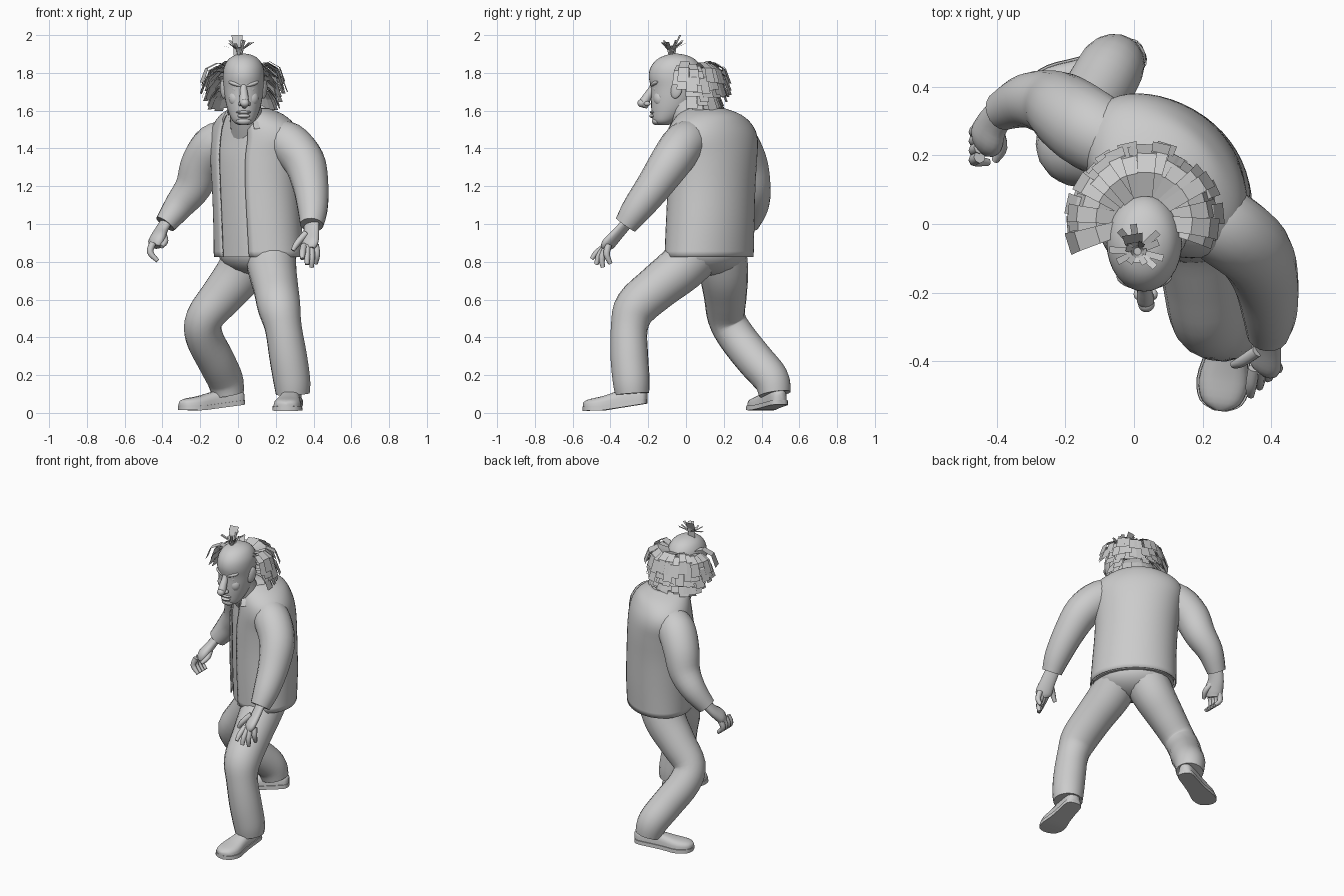
import bpy, bmesh, math, random
from mathutils import Vector

random.seed(4)
cube = bpy.data.objects.get("Cube")
if cube:
    bpy.data.objects.remove(cube, do_unlink=True)

grey = bpy.data.materials.new("plain grey")
grey.use_nodes = True
grey.diffuse_color = (0.6, 0.6, 0.6, 1)
grey.node_tree.nodes["Principled BSDF"].inputs["Base Color"].default_value = (0.6, 0.6, 0.6, 1)


def finish(name, bm, smooth=True):
    bmesh.ops.recalc_face_normals(bm, faces=bm.faces)
    mesh = bpy.data.meshes.new(name)
    bm.to_mesh(mesh)
    bm.free()
    mesh.materials.append(grey)
    ob = bpy.data.objects.new(name, mesh)
    bpy.context.collection.objects.link(ob)
    if smooth:
        bpy.ops.object.select_all(action='DESELECT')
        ob.select_set(True)
        bpy.context.view_layer.objects.active = ob
        bpy.ops.object.shade_smooth_by_angle(angle=math.radians(50))
    return ob


def spline(rows, steps=4):
    """Smooth interpolation through rows of numbers."""
    vs = [Vector(r) for r in rows]
    out = []
    for i in range(len(vs) - 1):
        a, b = vs[max(i - 1, 0)], vs[i]
        c, d = vs[i + 1], vs[min(i + 2, len(vs) - 1)]
        for k in range(steps):
            t = k / steps
            out.append(b + (c - a) * (t / 2) + (a * 2 - b * 5 + c * 4 - d) * (t * t / 2)
                       + (b * 3 - a - c * 3 + d) * (t ** 3 / 2))
    return out + [vs[-1]]


def loft(bm, rings, closed=True, caps=True):
    rows = [[bm.verts.new(p) for p in ring] for ring in rings]
    n = len(rows[0])
    for lo, hi in zip(rows, rows[1:]):
        for i in range(n if closed else n - 1):
            j = (i + 1) % n
            bm.faces.new((lo[i], lo[j], hi[j], hi[i]))
    if caps:
        bm.faces.new(rows[0])
        bm.faces.new(rows[-1])


def add_tube(bm, rows, sides=18, flat=1.0, hint=(0, 1, 0)):
    """Round limb through (x, y, z, radius); flat squashes it along the hint."""
    path = spline(rows)
    pts, rad = [Vector(p[:3]) for p in path], [p[3] for p in path]
    side, rings = Vector(hint), []
    for i, p in enumerate(pts):
        tan = (pts[min(i + 1, len(pts) - 1)] - pts[max(i - 1, 0)]).normalized()
        side = (side - tan * side.dot(tan)).normalized()
        up = tan.cross(side)
        rings.append([p + side * (math.cos(a) * rad[i] * flat) + up * (math.sin(a) * rad[i])
                      for a in [math.tau * k / sides for k in range(sides)]])
    loft(bm, rings)


def tube(name, rows, **kw):
    bm = bmesh.new()
    add_tube(bm, rows, **kw)
    return finish(name, bm)


def blob(name, loc, size, rot=(0, 0, 0)):
    bm = bmesh.new()
    bmesh.ops.create_uvsphere(bm, u_segments=20, v_segments=12, radius=1)
    ob = finish(name, bm)
    ob.location, ob.scale, ob.rotation_euler = loc, size, rot


# Torso: turned to its right, rows are height, centre x, centre y, half width, half depth
left, front = Vector((0.707, -0.707, 0)), Vector((-0.707, -0.707, 0))
torso = spline([(0.825, .108, .122, .262, .198), (1.0, .104, .128, .255, .204), (1.2, .095, .135, .252, .204),
                (1.35, .09, .14, .262, .2), (1.45, .09, .14, .275, .188), (1.52, .085, .135, .25, .172),
                (1.575, .075, .125, .18, .15), (1.61, .06, .10, .095, .105)])


def torso_ring(row, start, end, count, grow):
    z, cx, cy, w, d = row
    return [Vector((cx, cy, z)) + left * (math.cos(a) * (w + grow)) + front * (math.sin(a) * (d + grow))
            for a in [math.radians(start + (end - start) * k / count) for k in range(count + 1)]]


bm = bmesh.new()
loft(bm, [torso_ring(r, 0, 350, 35, -0.012) for r in torso])
finish("shirt", bm)
bm = bmesh.new()
loft(bm, [torso_ring(r, 107, 425, 44, 0) for r in torso], closed=False, caps=False)
jacket = finish("jacket", bm)
shell = jacket.modifiers.new("cloth thickness", 'SOLIDIFY')
shell.thickness = 0.008
shell.offset = 0

# Sleeves, trousers, neck and collar
tube("left_sleeve", [(.17, .05, 1.45, .105), (.265, -.01, 1.425, .115), (.35, -.08, 1.33, .11),
                     (.385, -.17, 1.2, .095), (.395, -.26, 1.08, .08), (.39, -.32, .995, .062)])
tube("right_sleeve", [(-.03, .22, 1.45, .105), (-.12, .27, 1.415, .118), (-.19, .32, 1.32, .112),
                      (-.235, .35, 1.2, .098), (-.31, .36, 1.1, .08), (-.385, .33, 1.0, .058)])
tube("left_trouser_leg", [(.17, .07, .87, .14), (.18, -.02, .77, .13), (.2, -.15, .665, .12),
                          (.218, -.265, .56, .114), (.24, -.3, .45, .098), (.265, -.3, .3, .10),
                          (.285, -.29, .17, .098), (.29, -.285, .1, .09)])
tube("right_trouser_leg", [(.07, .18, .86, .14), (.01, .2, .74, .13), (-.085, .208, .62, .114),
                           (-.178, .215, .5, .10), (-.178, .27, .4, .10), (-.118, .365, .28, .10),
                           (-.07, .45, .18, .096), (-.052, .47, .1, .085)])
blob("trouser_seat", (.105, .12, .85), (.235, .18, .125), (0, 0, -math.pi / 4))
tube("neck", [(.06, .07, 1.46, .10), (.045, .01, 1.56, .088), (.03, -.03, 1.66, .085)])
bm = bmesh.new()
loft(bm, [[Vector((.05 + r * math.cos(a), .035 + r * math.sin(a), z + .05 * math.sin(a)))
           for a in [math.radians(-75 + k * 270 / 24) for k in range(25)]]
          for r, z in ((.135, 1.55), (.118, 1.585), (.106, 1.595), (.1, 1.57))], closed=False, caps=False)
finish("jacket_collar", bm)


# Hands: flattened palm with curved fingers
def hand(name, palm, flat, hint, fingers):
    bm = bmesh.new()
    add_tube(bm, palm, sides=14, flat=flat, hint=hint)
    for a, b, c in fingers:
        add_tube(bm, [(*a, .018), (*b, .017), (*c, .011)], sides=8)
    finish(name, bm)


hand("left_hand", [(.39, -.30, 1.02, .044), (.387, -.36, .95, .047), (.38, -.41, .895, .052),
                   (.375, -.425, .87, .036)], .5, (-.2, -.8, -.5),
     [((.36, -.37, .95), (.315, -.4, .9), (.29, -.41, .86)),
      ((.35, -.42, .885), (.342, -.47, .85), (.34, -.5, .815)),
      ((.367, -.425, .88), (.365, -.46, .83), (.366, -.475, .785)),
      ((.387, -.42, .88), (.39, -.445, .82), (.39, -.44, .77)),
      ((.41, -.41, .89), (.418, -.42, .84), (.412, -.4, .79))])
hand("right_hand", [(-.375, .335, 1.02, .044), (-.41, .295, .96, .05), (-.43, .25, .915, .058),
                    (-.44, .235, .88, .045)], .6, (-1, -.6, .4),
     [((-.4, .28, .95), (-.385, .225, .91), (-.405, .185, .88))]
     + [((-.45, .21 + k, .9), (-.465, .2 + k, .85), (-.425, .195 + k, .805)) for k in (-.015, .013, .04, .067)])


# Shoes: domed upper on a thin sole
def shoe(name, heel, toe, width):
    heel, toe = Vector(heel), Vector(toe)
    axis = toe - heel
    across = Vector((-axis.y, axis.x, 0)).normalized()
    plan = spline([(0, .012, .06), (.06, .045, .08), (.3, .052, .10), (.5, .058, .088), (.75, .073, .072),
                   (.93, .055, .058), (1, .012, .042)], 3)
    bm = bmesh.new()
    for grow, base, dome in ((0, .022, True), (.007, 0, False)):
        rings = []
        for t, w, h in plan:
            c = heel + axis * t + Vector((0, 0, base + .05 * max(0, t - .7)))
            w = w * width + grow
            top = h - .022 if dome else .024
            rings.append([c + across * (math.copysign(abs(math.cos(a)) ** .7, math.cos(a)) * w)
                          + Vector((0, 0, abs(math.sin(a)) ** .7 * top if dome else top * (math.sin(a) > .01)))
                          for a in [math.pi * k / 12 for k in range(13)]])
        loft(bm, rings)
    finish(name, bm)


shoe("left_shoe", (.295, -.205, .05), (.25, -.545, -.004), 1)
shoe("right_shoe", (.03, .505, .045), (-.31, .36, .0), .9)

# Head: rows are height, half width, front y, back y
head = spline([(1.525, .03, -.15, -.09), (1.545, .058, -.175, -.05), (1.6, .083, -.183, .02), (1.66, .098, -.185, .06),
               (1.72, .106, -.186, .08), (1.78, .11, -.197, .088), (1.83, .104, -.187, .08),
               (1.87, .082, -.155, .05), (1.893, .048, -.11, .005), (1.902, .01, -.065, -.045)])
bm = bmesh.new()
loft(bm, [[Vector((.03 + math.cos(a) * w, (f + b) / 2 + math.sin(a) * (b - f) / 2, z))
           for a in [math.tau * k / 32 for k in range(32)]] for z, w, f, b in head])
finish("head", bm)
tube("nose", [(.03, -.172, 1.74, .016), (.03, -.183, 1.71, .019), (.032, -.207, 1.67, .024), (.034, -.222, 1.64, .025),
              (.034, -.2, 1.622, .012)], sides=14)
blob("nose_tip", (.036, -.234, 1.64), (.024, .023, .022))
blob("upper_lip", (.03, -.174, 1.592), (.04, .018, .009))
blob("lower_lip", (.03, -.174, 1.572), (.034, .02, .011))
blob("chin", (.03, -.155, 1.545), (.04, .026, .022))
for s, word in ((1, "left"), (-1, "right")):
    blob(word + "_brow", (.03 + s * .045, -.166, 1.742), (.04, .018, .012), (0, -s * .3, s * .4))
    blob(word + "_eye", (.03 + s * .042, -.161, 1.713), (.02, .012, .01), (0, 0, s * .35))
    blob(word + "_cheek", (.03 + s * .044, -.14, 1.665), (.036, .032, .042), (0, 0, s * .35))
    blob(word + "_nostril", (.034 + s * .021, -.205, 1.637), (.014, .017, .013))
    blob(word + "_ear", (.03 + s * .108, -.05, 1.715), (.014, .032, .052), (-.25, 0, -s * .35))


# Hair: bent paper-like strips
def strip(bm, origin, angle, profile, width):
    out, side = Vector((math.cos(angle), math.sin(angle), 0)), Vector((-math.sin(angle), math.cos(angle), 0))
    rows = []
    for i, (r, z) in enumerate(profile):
        p, w = origin + out * r + Vector((0, 0, z)), width * (.75 + .12 * i)
        rows.append([p - side * w, p + side * w])
    loft(bm, rows, closed=False, caps=False)


# Each layer: heights along the strip, reach, first angle
bm = bmesh.new()
layers = [(1.825, 1.85, 1.82, 1.745, .225, -14), (1.80, 1.82, 1.775, 1.70, .225, -4),
          (1.76, 1.78, 1.73, 1.665, .215, 2), (1.71, 1.715, 1.67, 1.615, .195, 8)]
for z0, z1, z2, z3, reach, first in layers:
    for k in range(20):
        ang = math.radians(first + k * (180 - 2 * first) / 19 + random.uniform(-4, 4))
        far, dz = reach * random.uniform(.92, 1.04), random.uniform(-.02, .012)
        strip(bm, Vector((.03, .01, dz)), ang,
              [(.07, z0), (.10 + far * .18, z1), (far * .88, z2), (far, z3)], random.uniform(.022, .03))
finish("side_hair", bm, smooth=False)

bm = bmesh.new()
for k in range(16):
    ang = math.tau * k / 16 + random.uniform(-.15, .15)
    reach, tip = random.uniform(.025, .085), random.uniform(1.935, 1.975)
    strip(bm, Vector((.01, -.08, 0)), ang, [(.006, 1.88), (.018, 1.925), (reach, tip)], .010)
strip(bm, Vector((.0, -.06, 0)), math.radians(100), [(.0, 1.89), (.005, 1.95), (.03, 2.0)], .03)
finish("top_tuft", bm, smooth=False)
